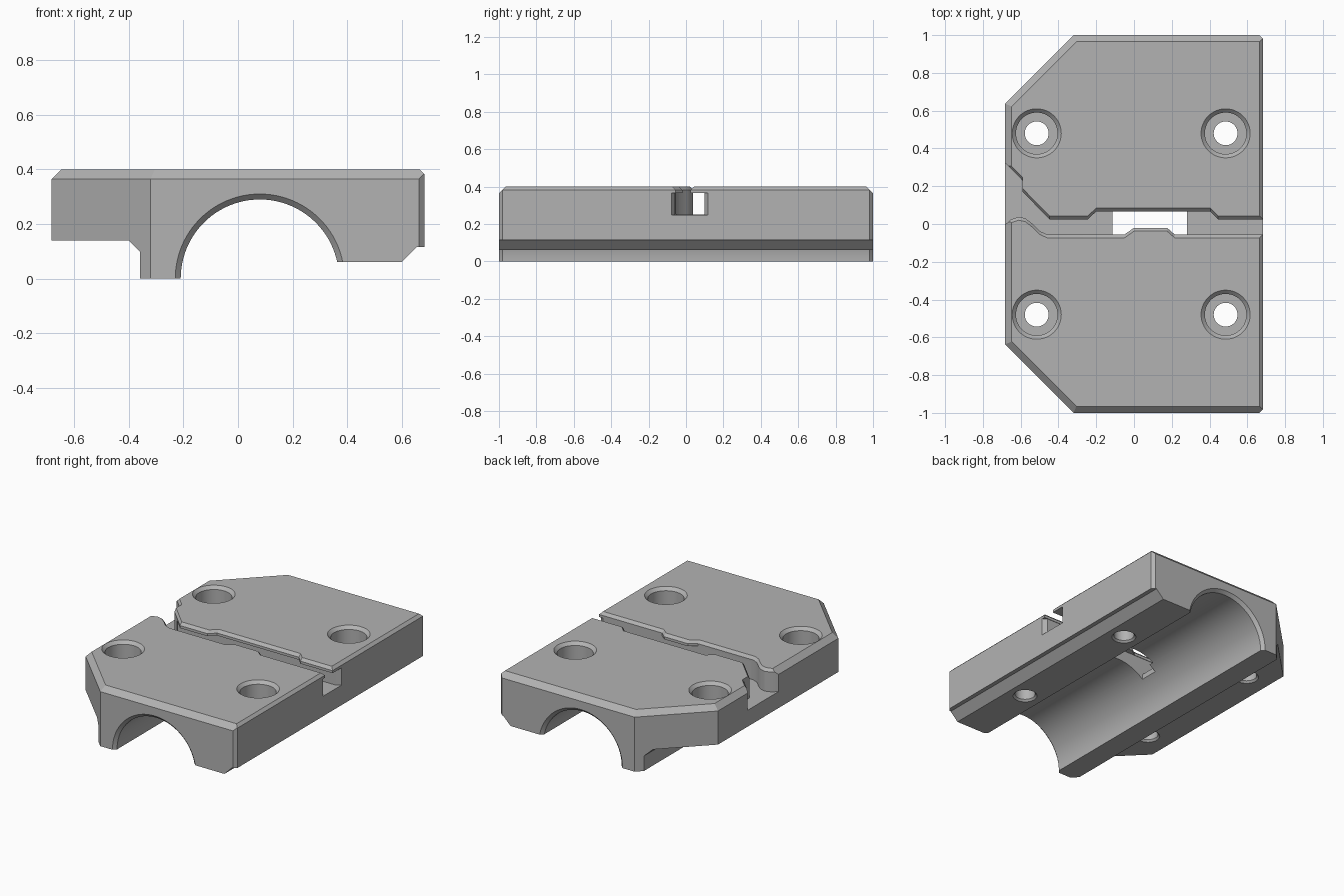
import bpy, bmesh
from math import pi, sin, cos
from mathutils import Vector

cube = bpy.data.objects.get("Cube")
if cube:
    bpy.data.objects.remove(cube)

grey = bpy.data.materials.new("plain_grey")
grey.use_nodes = True
colour = (0.45, 0.45, 0.45, 1)
grey.diffuse_color = colour
grey.node_tree.nodes["Principled BSDF"].inputs["Base Color"].default_value = colour


def add_object(name, bm):
    bmesh.ops.recalc_face_normals(bm, faces=bm.faces)
    mesh = bpy.data.meshes.new(name)
    bm.to_mesh(mesh)
    bm.free()
    mesh.materials.append(grey)
    ob = bpy.data.objects.new(name, mesh)
    bpy.context.collection.objects.link(ob)
    return ob


def loft(name, rings):
    """Closed solid through a stack of equal-length rings."""
    bm = bmesh.new()
    rows = [[bm.verts.new(p) for p in ring] for ring in rings]
    count = len(rows[0])
    for a, b in zip(rows, rows[1:]):
        for i in range(count):
            j = (i + 1) % count
            bm.faces.new((a[i], a[j], b[j], b[i]))
    bm.faces.new(rows[0])
    bm.faces.new(rows[-1])
    return add_object(name, bm)


def lathe(name, profile, place, segments):
    """Revolve (radius, height) pairs; place maps local to model space."""
    turn = [2 * pi * i / segments for i in range(segments)]
    return loft(name, [[place(r * cos(t), r * sin(t), h) for t in turn] for r, h in profile])


def plan_prism(name, outline, low, high):
    return loft(name, [[(x, y, z) for x, y in outline] for z in (low, high)])


def side_prism(name, outline):
    return loft(name, [[(x, y, z) for x, z in outline] for y in (-1.2, 1.2)])


# Outer block, trimmed by planes: corner cuts and edge chamfers
W, H = 0.683, 0.4
bm = bmesh.new()
bmesh.ops.create_cube(bm, size=2)
for v in bm.verts:
    v.co = (v.co.x * W, v.co.y, (v.co.z + 1) * H / 2)
trims = [((-W, 0, 0.365), (-1, 0, 1)), ((W, 0, 0.382), (1, 0, 1))]
for s in (-1, 1):
    trims += [
        ((-W, s * 0.637, 0), (-1, s, 0)),
        ((W, s * 0.98, 0), (1, s, 0)),
        ((0, s, 0.365), (0, s, 1)),
        ((-W, s * 0.637, 0.365), (-0.707, s * 0.707, 1)),
    ]
for point, normal in trims:
    cut = bmesh.ops.bisect_plane(bm, geom=bm.verts[:] + bm.edges[:] + bm.faces[:], dist=1e-5,
                                 plane_co=point, plane_no=normal, clear_outer=True)
    edges = [e for e in cut["geom_cut"] if isinstance(e, bmesh.types.BMEdge)]
    bmesh.ops.contextual_create(bm, geom=edges)
block = add_object("clamp_block", bm)

cutters = []

# Underside steps on both sides
cutters.append(side_prism("left_step", [(-0.8, -0.1), (-0.36, -0.1), (-0.36, 0.1),
                                        (-0.4, 0.14), (-0.8, 0.14)]))
cutters.append(side_prism("right_step", [(0.08, -0.1), (0.08, 0.06), (0.6, 0.06),
                                         (0.655, 0.115), (0.8, 0.115), (0.8, -0.1)]))

# Half-round bore with chamfered mouths
cutters.append(lathe("bore", [(0.33, -1.02), (0.29, -0.98), (0.29, 0.98), (0.33, 1.02)],
                     lambda a, b, h: (0.08 + a, h, b), 96))

# Counterbored screw holes
for cx, base in ((-0.515, 0.14), (0.485, 0.06)):
    for cy in (-0.48, 0.48):
        profile = [(0.095, base - 0.02), (0.063, base + 0.012), (0.063, 0.24),
                   (0.11, 0.24), (0.11, H - 0.02), (0.15, H + 0.02)]
        cutters.append(lathe("screw_hole", profile,
                             lambda a, b, h, cx=cx, cy=cy: (cx + a, cy + b, h), 48))

# Winding cable groove with chamfered lips
upper = [(0.75, 0.025), (0.445, 0.025), (0.405, 0.066), (-0.2, 0.066), (-0.245, 0.025),
         (-0.447, 0.025), (-0.59, 0.17), (-0.59, 0.23), (-0.75, 0.39)]
lower = [(-0.75, -0.08), (-0.69, -0.01), (-0.65, 0.025), (-0.61, 0.038), (-0.575, 0.03),
         (-0.54, 0.003), (-0.5, -0.037), (-0.46, -0.055), (-0.05, -0.055), (0, -0.02),
         (0.175, -0.02), (0.215, -0.055), (0.75, -0.055)]
rings = []
for z, grow in ((0.25, 0), (H - 0.018, 0), (H + 0.018, 0.036)):
    rings.append([(x, y + grow, z) for x, y in upper] + [(x, y - grow, z) for x, y in lower])
cutters.append(loft("groove", rings))

# Wider hollow below the lips, flared at the right mouth
hollow = [(-0.52, 0.1), (-0.44, -0.058), (0.655, -0.058), (0.715, -0.1), (0.715, 0.14), (0.655, 0.1)]
cutters.append(plan_prism("hollow", hollow, 0.249, 0.365))

# Slot from groove floor into the bore
cutters.append(plan_prism("slot", [(-0.115, -0.056), (0.28, -0.056), (0.28, 0.068), (-0.115, 0.068)],
                          0.1, 0.3))

# Carve the block
for cutter in cutters:
    cutter.hide_render = True
    mod = block.modifiers.new(cutter.name, "BOOLEAN")
    mod.operation = "DIFFERENCE"
    mod.solver = "EXACT"
    mod.object = cutter
graph = bpy.context.evaluated_depsgraph_get()
carved = bpy.data.meshes.new_from_object(block.evaluated_get(graph))
block.modifiers.clear()
block.data = carved
for cutter in cutters:
    bpy.data.objects.remove(cutter)
carved.materials.clear()
carved.materials.append(grey)
for face in carved.polygons:
    face.material_index = 0

# Smooth the round walls, keep edges sharp
bpy.ops.object.select_all(action="DESELECT")
block.select_set(True)
bpy.context.view_layer.objects.active = block
bpy.ops.object.shade_smooth_by_angle(angle=0.45)
